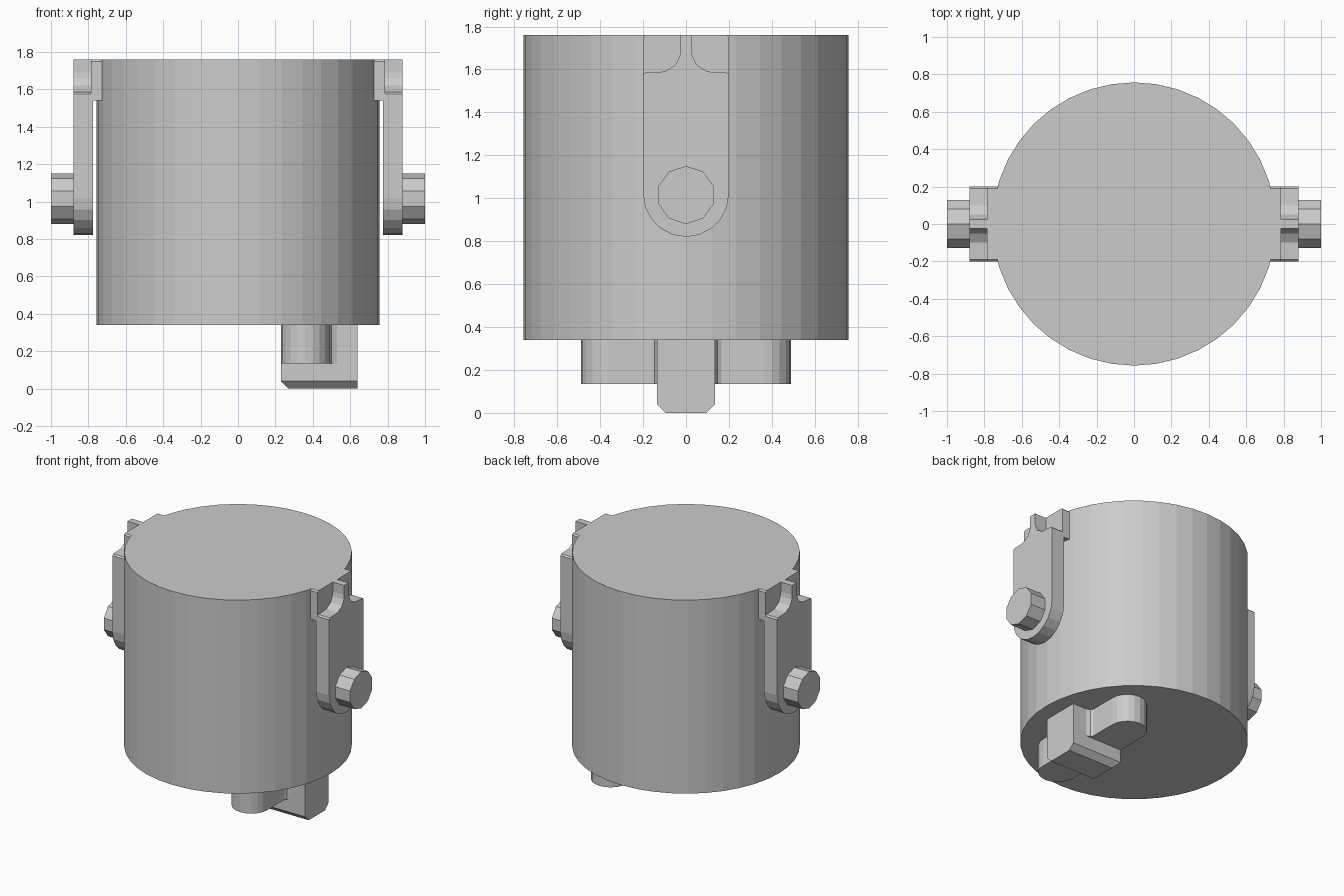
import bpy, bmesh
from math import cos, sin, pi, radians
from mathutils import Vector

if "Cube" in bpy.data.objects:
    bpy.data.objects.remove(bpy.data.objects["Cube"])


def prism(name, pts, axis, lo, hi):
    """Extrude a 2D outline: axis 'X' uses (y, z), axis 'Z' uses (x, y)."""
    place = (lambda a, b: (lo, a, b)) if axis == 'X' else (lambda a, b: (a, b, lo))
    bm = bmesh.new()
    face = bm.faces.new([bm.verts.new(place(a, b)) for a, b in pts])
    res = bmesh.ops.extrude_face_region(bm, geom=[face])
    off = Vector((hi - lo, 0, 0)) if axis == 'X' else Vector((0, 0, hi - lo))
    bmesh.ops.translate(bm, vec=off, verts=[v for v in res['geom'] if isinstance(v, bmesh.types.BMVert)])
    bmesh.ops.recalc_face_normals(bm, faces=bm.faces)
    mesh = bpy.data.meshes.new(name)
    bm.to_mesh(mesh)
    bm.free()
    obj = bpy.data.objects.new(name, mesh)
    bpy.context.collection.objects.link(obj)
    return obj


def arc(cx, cy, r, start, end, n):
    return [(cx + r * cos(radians(start + (end - start) * i / n)),
             cy + r * sin(radians(start + (end - start) * i / n))) for i in range(n + 1)]


def mirror_outline(half):
    """Complete a right-hand outline (bottom to top) with its left-hand reflection."""
    return half + [(-a, b) for a, b in reversed(half) if a > 1e-5]


def mirror_x(obj):
    mod = obj.modifiers.new("Mirror", 'MIRROR')
    mod.use_axis = (True, False, False)


# Main drum
prism("drum", arc(0, 0, 0.757, 0, 351, 39), 'Z', 0.34, 1.76)

# Hanging side straps: rounded foot, shoulders and a narrow neck at the top
half = arc(0, 1.02, 0.2, -90, 0, 5)
half += [(0.2, 1.575), (0.19, 1.585), (0.1, 1.59), (0.05, 1.62),
         (0.03, 1.66), (0.025, 1.69), (0.025, 1.76)]
mirror_x(prism("side_strap", mirror_outline(half), 'X', 0.775, 0.88))

# Clip plates joining the straps to the drum
half = [(0.2, 1.54), (0.2, 1.75), (0.19, 1.76)]
mirror_x(prism("clip_plate", mirror_outline(half), 'X', 0.70, 0.787))

# Pivot pins on the straps
mirror_x(prism("pivot_pin", arc(0, 1.015, 0.135, -90, 234, 9), 'X', 0.87, 1.0))

# Underside crossbar: round ends, concave fillets into the central key
r, cx, end = 0.13, 0.36, 0.36
pts = arc(cx, end, r, 0, 180, 10) + arc(cx, -end, r, 180, 360, 10)
pts += [(0.49, -0.165), (0.50, -0.147), (0.53, -0.135),
        (0.53, 0.135), (0.50, 0.147), (0.49, 0.165)]
prism("crossbar", pts, 'Z', 0.135, 0.345)

# Central key below the crossbar, chamfered along its lower edges
key = prism("key", [(-0.135, 0.345), (-0.135, 0.04), (-0.095, 0),
                    (0.095, 0), (0.135, 0.04), (0.135, 0.345)], 'X', 0.23, 0.64)
for v in key.data.vertices:
    if v.co.x < 0.3 and v.co.z < 0.01:
        v.co.x = 0.27
